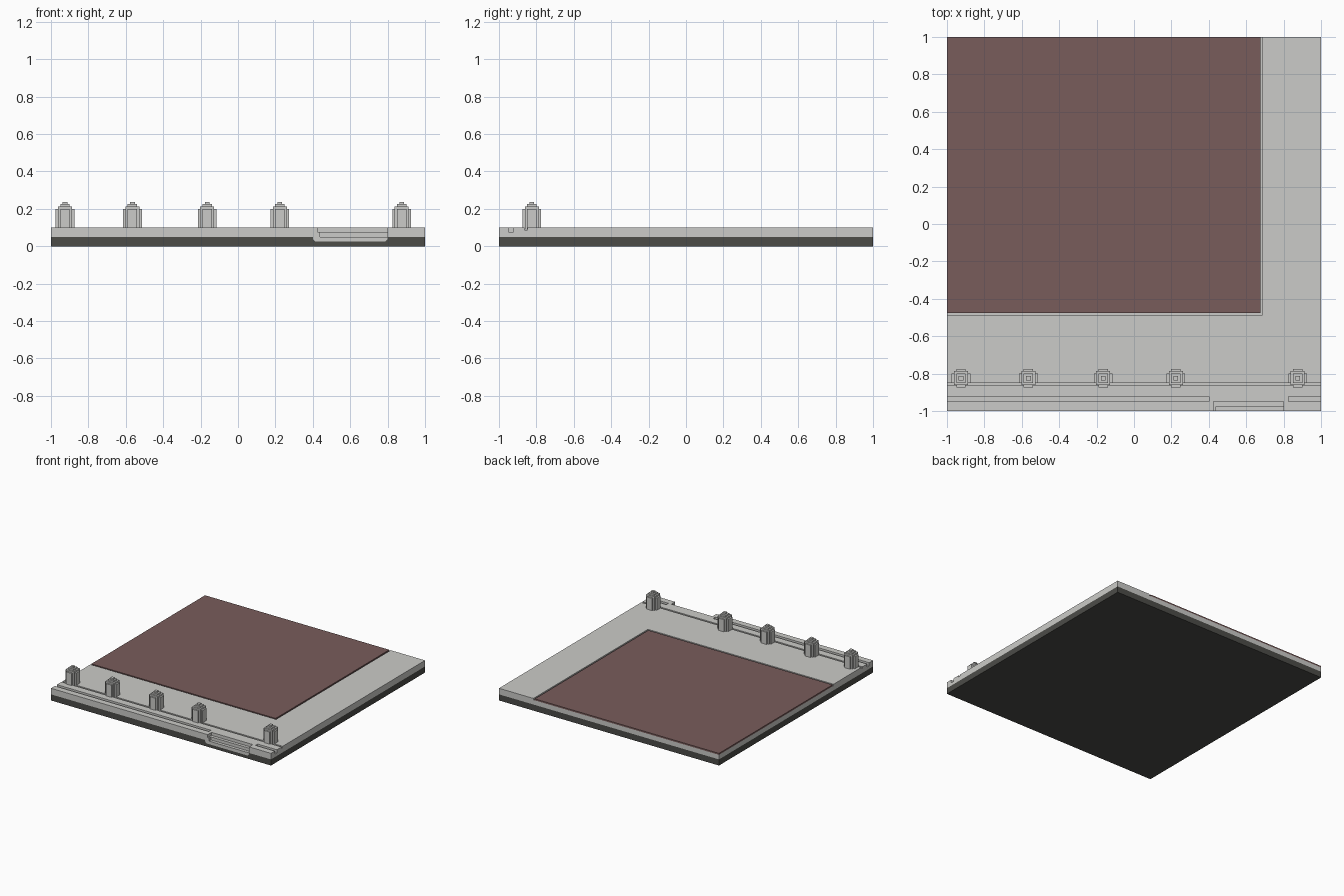
import bpy, bmesh

if "Cube" in bpy.data.objects:
    bpy.data.objects.remove(bpy.data.objects["Cube"])


def material(name, rgb):
    m = bpy.data.materials.new(name)
    m.diffuse_color = (*rgb, 1)
    m.use_nodes = True
    m.node_tree.nodes["Principled BSDF"].inputs["Base Color"].default_value = m.diffuse_color
    return m


STONE = material("pale_concrete", (0.60, 0.60, 0.58))
ASPHALT = material("dark_asphalt", (0.072, 0.072, 0.064))
PAVING = material("brown_paving", (0.19, 0.107, 0.105))


def make(name, bm, mat):
    bmesh.ops.recalc_face_normals(bm, faces=bm.faces)
    mesh = bpy.data.meshes.new(name)
    bm.to_mesh(mesh)
    bm.free()
    mesh.materials.append(mat)
    ob = bpy.data.objects.new(name, mesh)
    bpy.context.collection.objects.link(ob)
    return ob


def add_box(bm, x0, x1, y0, y1, z0, z1):
    for v in bmesh.ops.create_cube(bm, size=1)["verts"]:
        v.co = (x0 if v.co.x < 0 else x1,
                y0 if v.co.y < 0 else y1,
                z0 if v.co.z < 0 else z1)


def box(name, mat, *bounds):
    bm = bmesh.new()
    add_box(bm, *bounds)
    return make(name, bm, mat)


def prism(name, mat, profile, y0, y1):
    bm = bmesh.new()
    face = bm.faces.new([bm.verts.new((x, y0, z)) for x, z in profile])
    ext = bmesh.ops.extrude_face_region(bm, geom=[face], use_keep_orig=True)
    for g in ext["geom"]:
        if isinstance(g, bmesh.types.BMVert):
            g.co.y = y1
    return make(name, bm, mat)


def cut(target, cutter):
    # Boolean subtract, then discard the cutter
    mod = target.modifiers.new("cut", 'BOOLEAN')
    mod.operation = 'DIFFERENCE'
    mod.solver = 'EXACT'
    mod.object = cutter
    bpy.context.view_layer.objects.active = target
    bpy.ops.object.modifier_apply(modifier=mod.name)
    bpy.data.objects.remove(cutter, do_unlink=True)


# Foundation, notched where the pavement dips at the front
dip = [(0.4, 0.05), (0.4, 0.039), (0.4125, 0.025), (0.7875, 0.025), (0.8, 0.039), (0.8, 0.05)]
base = box("foundation", ASPHALT, -1, 1, -1, 1, 0, 0.05)
notch = [(0.4, 0.1)] + dip[1:5] + [(0.8, 0.1)]
cut(base, prism("cutter", ASPHALT, notch, -1.1, -0.9625))
prism("lowered_kerb", STONE, dip, -1, -0.9625)

# Pavement slab with grooves, front steps and a recess for the paving
slab = box("pavement", STONE, -1, 1, -1, 1, 0.05, 0.1)
for bounds in [
    (-1.1, 0.6875, -0.4875, 1.1, 0.0875, 0.2),     # paving recess
    (-1.1, 1.1, -0.8625, -0.8475, 0.0875, 0.2),    # narrow joint
    (-1.1, 0.4, -0.95, -0.9225, 0.075, 0.2),       # long gutter
    (0.825, 1.1, -0.95, -0.9225, 0.075, 0.2),      # short gutter
    (0.425, 0.8, -1.1, -0.95, 0.075, 0.2),         # upper step
    (0.4375, 0.8, -1.1, -0.975, 0.0502, 0.2),      # lower step
]:
    cut(slab, box("cutter", STONE, *bounds))

# Brown paving panel
box("paving_panel", PAVING, -1, 0.675, -0.475, 1, 0.0875, 0.1)

# Stepped bollards: (half width, half depth, top height)
TIERS = [(0.05, 0.025, 0.2), (0.025, 0.05, 0.2), (0.0375, 0.0375, 0.2125),
         (0.025, 0.025, 0.225), (0.0125, 0.0125, 0.2375)]
for i, cx in enumerate((-0.925, -0.5645, -0.165, 0.2235, 0.875)):
    bm = bmesh.new()
    for hx, hy, top in TIERS:
        add_box(bm, cx - hx, cx + hx, -0.824 - hy, -0.824 + hy, 0.09, top)
    make(f"bollard_{i + 1}", bm, STONE)
